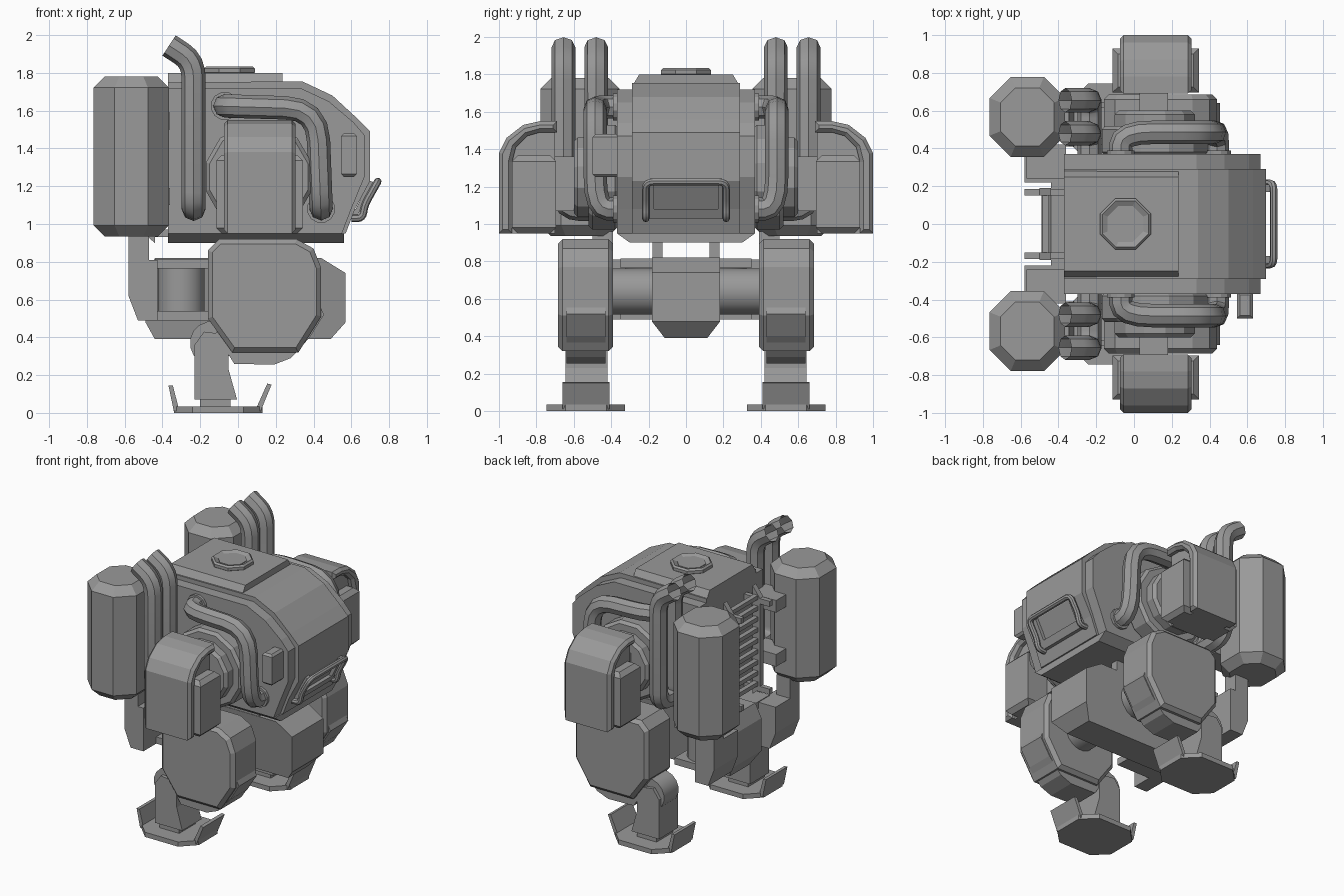
import bpy, bmesh, math
from mathutils import Vector

if "Cube" in bpy.data.objects:
    bpy.data.objects.remove(bpy.data.objects["Cube"])

GREY = (0.32, 0.32, 0.32, 1)
mat = bpy.data.materials.new("plain grey")
mat.use_nodes = True
mat.diffuse_color = GREY
mat.node_tree.nodes["Principled BSDF"].inputs["Base Color"].default_value = GREY


def finish(name, mesh, smooth=False):
    mesh.materials.clear()
    mesh.materials.append(mat)
    ob = bpy.data.objects.new(name, mesh)
    bpy.context.collection.objects.link(ob)
    if smooth:
        bpy.ops.object.select_all(action='DESELECT')
        ob.select_set(True)
        bpy.context.view_layer.objects.active = ob
        bpy.ops.object.shade_smooth_by_angle(angle=math.radians(35))
    return ob


def slab(name, pts, a, b, axis='y', bevel=0, smooth=False):
    """Extrude a 2D profile from a to b along an axis."""
    place = {'x': lambda p, d: (d, p[0], p[1]),
             'y': lambda p, d: (p[0], d, p[1]),
             'z': lambda p, d: (p[0], p[1], d)}[axis]
    bm = bmesh.new()
    near = [bm.verts.new(place(p, a)) for p in pts]
    far = [bm.verts.new(place(p, b)) for p in pts]
    caps = [bm.faces.new(near), bm.faces.new(far[::-1])]
    n = len(pts)
    for i in range(n):
        bm.faces.new((near[i], far[i], far[(i + 1) % n], near[(i + 1) % n]))
    bmesh.ops.recalc_face_normals(bm, faces=bm.faces)
    if bevel:
        rim = list({e for f in caps for e in f.edges})
        bmesh.ops.bevel(bm, geom=rim, offset=bevel, segments=1, affect='EDGES')
    mesh = bpy.data.meshes.new(name)
    bm.to_mesh(mesh)
    bm.free()
    return finish(name, mesh, smooth)


def box(name, x, y, z, bevel=0):
    return slab(name, [(x[0], y[0]), (x[1], y[0]), (x[1], y[1]), (x[0], y[1])],
                z[0], z[1], 'z', bevel)


def ring(cx, cy, r, n, turn=0.5):
    return [(cx + r * math.cos((i + turn) * math.tau / n),
             cy + r * math.sin((i + turn) * math.tau / n)) for i in range(n)]


def octagon(cx, cy, hx, hy, c):
    return [(cx + sx * u, cy + sy * v) for sx, sy, u, v in (
        (1, 1, hx, hy - c), (1, 1, hx - c, hy), (-1, 1, hx - c, hy), (-1, 1, hx, hy - c),
        (-1, -1, hx, hy - c), (-1, -1, hx - c, hy), (1, -1, hx - c, hy), (1, -1, hx, hy - c))]


def tube(name, pts, r, bend=0.1, sides=2):
    """Sweep a round section along a path with rounded corners."""
    pts = [Vector(p) for p in pts]
    path = [pts[0]]
    for p, q, w in zip(pts, pts[1:], pts[2:]):
        a = q + (p - q).normalized() * min(bend, (p - q).length * 0.48)
        b = q + (w - q).normalized() * min(bend, (w - q).length * 0.48)
        path += [a * (1 - t) ** 2 + q * 2 * t * (1 - t) + b * t * t
                 for t in (0, 0.25, 0.5, 0.75, 1)]
    path.append(pts[-1])
    cu = bpy.data.curves.new(name, 'CURVE')
    cu.dimensions = '3D'
    cu.bevel_depth = r
    cu.bevel_resolution = sides
    sp = cu.splines.new('POLY')
    sp.points.add(len(path) - 1)
    for pt, co in zip(sp.points, path):
        pt.co = (*co, 1)
    tmp = bpy.data.objects.new(name + "_path", cu)
    mesh = bpy.data.meshes.new_from_object(tmp)
    bpy.data.objects.remove(tmp)
    return finish(name, mesh, True)


# Hull: wide side layers, a raised centre band and a keel plate
slab("hull_sides", [(-.37, .95), (-.37, 1.72), (.33, 1.72), (.48, 1.65), (.61, 1.54),
                    (.67, 1.47), (.67, 1.25), (.6, 1.08), (.55, .95)], -.37, .37)
slab("hull_centre", [(-.37, .95), (-.37, 1.75), (.34, 1.755), (.5, 1.68), (.63, 1.56),
                     (.7, 1.49), (.7, 1.23), (.62, 1.08), (.57, .95)], -.29, .29)
slab("keel_plate", [(-.37, .95), (.37, .95), (.3, .9), (-.3, .9)], -.37, .56, 'x')
slab("roof_plate", [(-.28, 1.75), (-.25, 1.8), (.25, 1.8), (.28, 1.75)], -.37, .235, 'x')

# Roof hatch with a raised rim
slab("hatch", ring(-.045, 0, .1, 8), 1.79, 1.825, 'z')
hatch_rim = slab("hatch_rim", ring(-.045, 0, .145, 8), 1.79, 1.835, 'z', .012)
bm = bmesh.new()
bm.from_mesh(hatch_rim.data)
top = max(bm.faces, key=lambda f: f.calc_center_median().z)
bmesh.ops.inset_region(bm, faces=[top], thickness=.03)
for v in top.verts:
    v.co.z -= .015
bm.to_mesh(hatch_rim.data)
bm.free()

# Nose frame, grab bar and single side lamp
for s in (-1, 1):
    slab("nose_frame_side", [(.695, 1.23), (.72, 1.22), (.635, 1.05), (.61, 1.05)],
         s * .17, s * .21)
slab("nose_frame_base", [(.62, 1.08), (.65, 1.08), (.625, 1.03), (.59, 1.03)], -.21, .21)
tube("grab_bar", [(.6, -.215, 1.03), (.66, -.215, 1.03), (.67, -.215, 1.1), (.74, -.215, 1.225),
                  (.74, .215, 1.225), (.67, .215, 1.1), (.66, .215, 1.03), (.6, .215, 1.03)],
     .02, .04)
box("side_lamp", (.545, .63), (-.5, -.36), (1.25, 1.48), .015)

# Rear ladder
for s in (-1, 1):
    slab("ladder_rail", [(-.5, .95), (-.5, 1.62), (-.44, 1.7), (-.44, .9)], s * .15, s * .19)
    for z in (.93, 1.58):
        box("ladder_hook", (-.58, -.36), (s * .15, s * .185), (z, z + .04))
for i in range(9):
    box("ladder_rung", (-.485, -.45), (-.16, .16), (.97 + i * .08, 1 + i * .08))

# Pelvis with tapered underside
pelvis = slab("pelvis", [(-.44, .39), (-.49, .48), (-.49, .72), (-.44, .82), (.44, .82),
                         (.57, .74), (.57, .48), (.49, .39)], -.183, .183)
for v in pelvis.data.vertices:
    if v.co.z < .4:
        v.co.y *= .62

for s in (-1, 1):
    # Waist posts and hip joints
    box("waist_post", (.0, .3), (s * .125, s * .18), (.8, .92))
    slab("hip_axle", ring(.14, .64, .125, 16), s * .15, s * .45, smooth=True)
    slab("hip_piston", ring(-.3, s * .2, .125, 16), .53, .77, 'z', smooth=True)
    for z in (.49, .765):
        box("hip_bracket", (-.44, -.15), (s * .16, s * .35), (z, z + .05))

    # Thigh housing, knee and shin
    slab("thigh", [(-.16, .5), (-.16, .86), (-.1, .92), (.31, .92), (.4, .87), (.44, .77),
                   (.44, .51), (.32, .32), (-.03, .32)], s * .39, s * .685, bevel=.025)
    slab("knee_guard", [(-.12, .42), (-.02, .26), (.19, .255), (.28, .29), (.38, .4),
                        (.455, .52), (.42, .6), (0, .6)], s * .43, s * .64)
    slab("knee_joint", ring(-.14, .37, .115, 16), s * .45, s * .62, smooth=True)
    slab("shin", [(-.23, .07), (-.005, .07), (-.05, .23), (-.05, .36), (-.1, .42),
                  (-.18, .43), (-.23, .36)], s * .42, s * .645)
    box("ankle", (-.2, -.04), (s * .44, s * .63), (.03, .08))

    # Foot plate with turned-up flaps
    slab("foot", octagon(-.105, s * .535, .235, .21, .1), 0, .035, 'z')
    slab("front_flap", [(.09, .01), (.12, .01), (.178, .15), (.155, .155)], s * .41, s * .66)
    slab("back_flap", [(-.34, .01), (-.31, .01), (-.345, .145), (-.368, .145)],
         s * .41, s * .66)

    # Shoulder joint and arm pod under an arched hood
    slab("shoulder_base", ring(.11, 1.25, .29, 12), s * .36, s * .52, bevel=.02)
    slab("shoulder_disc", ring(.11, 1.25, .22, 12), s * .5, s * .6, bevel=.02)
    box("upper_arm", (.03, .18), (s * .58, s * .75), (1.07, 1.36))
    arch = [(1, .95), (1, 1.38), (.96, 1.46), (.87, 1.53), (.78, 1.55), (.69, 1.55),
            (.69, 1.49), (.78, 1.49), (.85, 1.47), (.91, 1.41), (.93, 1.33), (.93, .95)]
    slab("arm_hood", [(s * y, z) for y, z in arch], -.075, .305, 'x', .02)
    core = [(.95, .95), (.95, 1.35), (.88, 1.48), (.7, 1.5), (.7, .95)]
    slab("arm_core", [(s * y, z) for y, z in core], -.03, .26, 'x')
    box("arm_pod", (-.115, .345), (s * .695, s * .93), (.95, 1.365), .03)

    # Fuel tank with its brackets and hanging locker
    slab("tank", octagon(-.565, s * .567, .2, .212, .112), .935, 1.78, 'z', .058)
    for z in (1.1, 1.5):
        box("tank_bracket", (-.57, -.36), (s * .24, s * .42), (z, z + .09))
    slab("locker", [(-.58, .62), (-.58, .81), (-.425, .81), (-.425, .49), (-.53, .49)],
         s * .22, s * .5)
    box("locker_hanger", (-.58, -.47), (s * .39, s * .5), (.8, .96))

    # Twin exhausts, curving in to the hull at the foot
    for y in (.48, .655):
        tube("exhaust", [(-.235, s * .34, 1.08), (-.235, s * y, 1.08), (-.235, s * y, 1.86),
                         (-.365, s * y, 1.945)], .064, .09)

    # Side hose with end collars
    tube("side_hose", [(-.07, s * .34, 1.625), (-.07, s * .485, 1.625), (.42, s * .485, 1.61),
                       (.44, s * .485, 1.08), (.44, s * .34, 1.08)], .062, .17)
    for x, z in ((-.07, 1.625), (.44, 1.08)):
        slab("hose_collar", ring(x, z, .075, 12), s * .36, s * .39)
